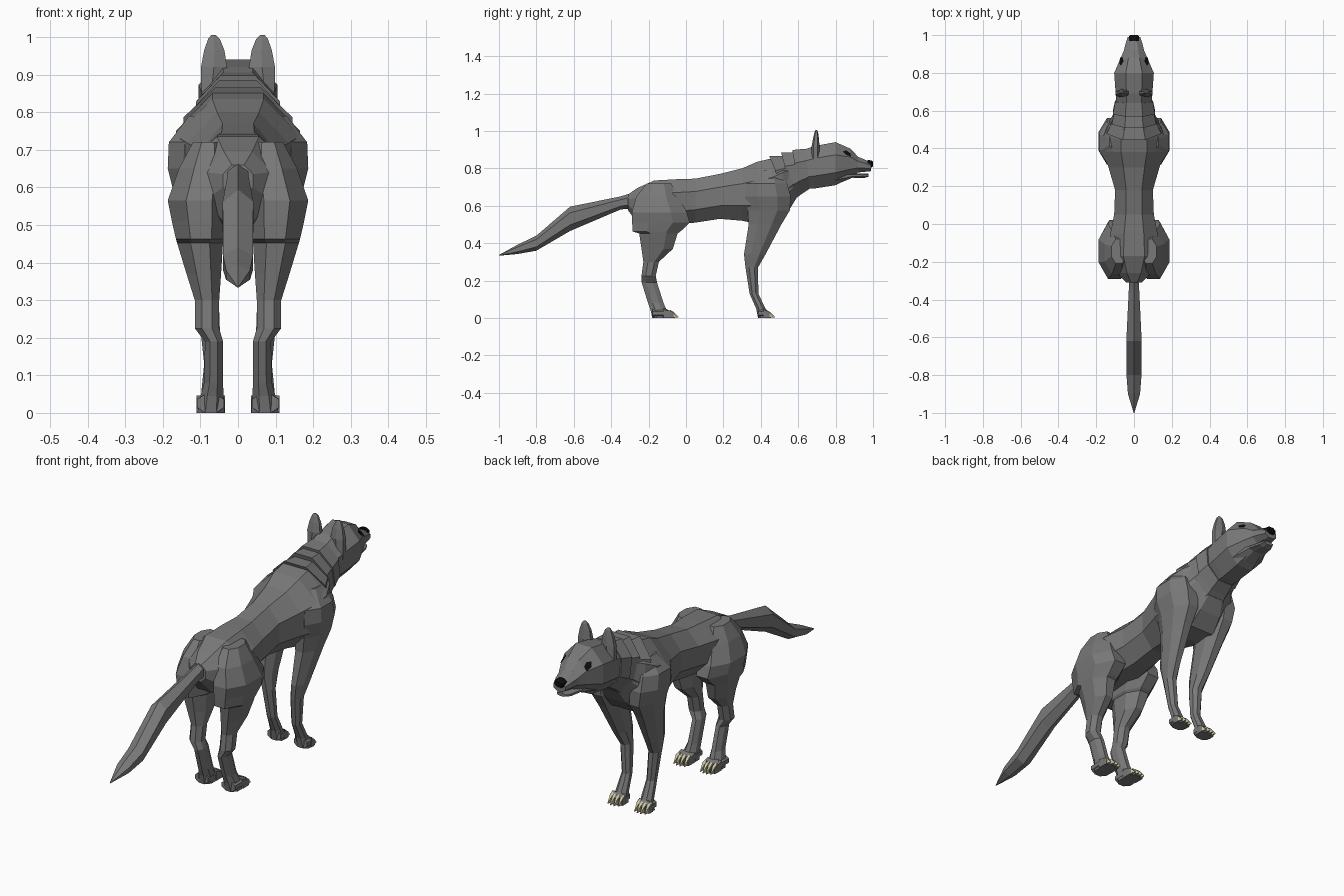
import bpy, bmesh, math
from mathutils import Vector


def material(name, rgb):
    m = bpy.data.materials.new(name)
    m.diffuse_color = (*rgb, 1)
    return m


GREY = material("grey fur", (0.19, 0.19, 0.19))
BLACK = material("black", (0.004, 0.004, 0.004))
CREAM = material("cream claw", (0.62, 0.58, 0.36))


def ring(c, u, v, n):
    """Flat-sided polygon whose half extents are the vectors u and v."""
    k = 1 / math.cos(math.pi / n) if n % 4 == 0 else 1
    pts = []
    for i in range(n):
        a = 2 * math.pi * (i + 0.5) / n
        pts.append(Vector(c) + Vector(u) * (k * math.cos(a)) + Vector(v) * (k * math.sin(a)))
    return pts


def loft(name, rings, mat, mirror=False):
    """Skin a list of rings into a closed, flat-shaded part."""
    bm = bmesh.new()
    rows = [[bm.verts.new(p) for p in r] for r in rings]
    n = len(rows[0])
    for a, b in zip(rows, rows[1:]):
        for i in range(n):
            j = (i + 1) % n
            bm.faces.new((a[i], a[j], b[j], b[i]))
    bm.faces.new(rows[0][::-1])
    bm.faces.new(rows[-1])
    bmesh.ops.recalc_face_normals(bm, faces=bm.faces)
    return finish(name, bm, mat, mirror)


def finish(name, bm, mat, mirror):
    me = bpy.data.meshes.new(name)
    bm.to_mesh(me)
    bm.free()
    me.materials.append(mat)
    ob = bpy.data.objects.new(name, me)
    bpy.context.collection.objects.link(ob)
    if mirror:
        ob.modifiers.new("mirror", 'MIRROR').use_mirror_merge = False
    return ob


def tilted(w, yt, zt, yb, zb, n=8):
    """Ring given by half width, top point and bottom point."""
    return ring((0, (yt + yb) / 2, (zt + zb) / 2), (w, 0, 0), (0, (yt - yb) / 2, (zt - zb) / 2), n)


def upright(y, w, top, bot, n=8, x=0):
    return ring((x, y, (top + bot) / 2), (w, 0, 0), (0, 0, (top - bot) / 2), n)


def level(z, x0, x1, y0, y1, n=8):
    return ring(((x0 + x1) / 2, (y0 + y1) / 2, z), ((x1 - x0) / 2, 0, 0), (0, (y1 - y0) / 2, 0), n)


# trunk
loft("body", [upright(*r) for r in (
    (-.31, .04, .66, .575), (-.26, .09, .695, .51), (-.17, .135, .735, .49),
    (-.05, .125, .742, .50), (.05, .105, .745, .51), (.18, .10, .77, .53),
    (.30, .135, .80, .52))] + [tilted(*r) for r in (
    (.165, .38, .835, .40, .50), (.165, .445, .85, .49, .51),
    (.14, .50, .86, .55, .575), (.10, .56, .86, .59, .64))], GREY)

# overlapping fur collars on the neck, flared towards the rear
for i, (a, b) in enumerate((
        ((.145, .445, .866, .555, .595), (.11, .53, .865, .60, .66)),
        ((.118, .508, .886, .575, .63), (.10, .60, .885, .64, .68)),
        ((.112, .568, .898, .612, .658), (.10, .64, .905, .66, .69)))):
    loft(f"neck_collar_{i + 1}", [tilted(*a), tilted(*b)], GREY)

# head, lower jaw and nose
head = [upright(*r) for r in (
    (.60, .09, .89, .69), (.69, .097, .92, .693), (.80, .105, .94, .71),
    (.88, .07, .905, .75), (.92, .053, .862, .778), (.96, .043, .845, .782),
    (.99, .033, .828, .785))]
loft("head", head, GREY)
loft("lower_jaw", [upright(*r) for r in (
    (.80, .07, .80, .712), (.89, .048, .773, .75), (.95, .035, .773, .748),
    (.975, .025, .772, .755))], GREY)
loft("nose", [upright(*r) for r in ((.97, .027, .846, .808), (.992, .027, .842, .805),
                                    (1.0, .02, .835, .81))], BLACK)

# eyes: thin plates laid on the slanted brow facets
p00, p01, p10, p11 = head[2][0], head[2][1], head[3][0], head[3][1]
out = (p10 - p00).cross(p01 - p00).normalized()
if out.x < 0:
    out = -out
bm = bmesh.new()
corners = []
for s, t in ((.45, .42), (.65, .12), (1.0, .0), (.98, .38), (.72, .56)):
    low, high = p00.lerp(p10, s), p01.lerp(p11, s)
    corners.append(bm.verts.new(low.lerp(high, t) + out * .004))
f = bm.faces.new(corners)
f.normal_update()
if f.normal.dot(out) < 0:
    f.normal_flip()
finish("eyes", bm, BLACK, True)

# ears
loft("ears", [level(*r, n=6) for r in (
    (.82, .05, .10, .67, .715), (.92, .024, .104, .672, .714), (.965, .032, .094, .68, .71),
    (.995, .046, .082, .688, .706), (1.005, .058, .072, .693, .70))], GREY, True)

# tail
loft("tail", [upright(*r, n=6) for r in (
    (-.25, .03, .68, .59), (-.35, .032, .65, .58), (-.62, .047, .595, .465),
    (-.80, .046, .44, .36), (-.90, .037, .392, .342), (-1.0, .002, .337, .333))], GREY)

# hind legs: haunch down to ankle
loft("hind_legs", [level(*r) for r in (
    (.72, .04, .12, -.21, -.08), (.65, .02, .157, -.265, -.04), (.565, .02, .187, -.29, .005),
    (.51, .025, .176, -.288, .02), (.462, .032, .165, -.285, -.03), (.452, .04, .162, -.25, -.045),
    (.37, .045, .137, -.238, -.07), (.30, .05, .115, -.228, -.145), (.225, .05, .115, -.238, -.162),
    (.19, .04, .088, -.237, -.155), (.08, .04, .09, -.203, -.12), (.045, .038, .10, -.19, -.105),
    (0, .036, .108, -.18, -.10))], GREY, True)

# front legs: shoulder down to ankle
loft("front_legs", [level(*r) for r in (
    (.79, .06, .13, .39, .49), (.72, .04, .184, .32, .54), (.65, .04, .187, .315, .56),
    (.575, .04, .168, .33, .555), (.50, .05, .15, .335, .51), (.34, .055, .12, .31, .425),
    (.27, .05, .105, .318, .385), (.13, .045, .09, .34, .387), (.05, .04, .098, .375, .425),
    (0, .037, .108, .385, .43))], GREY, True)

# paws, toes and claws
for name, heel, mid, tip in (("hind", -.18, -.11, -.04), ("front", .385, .425, .475)):
    loft(name + "_paws", [upright(*r, x=.073) for r in (
        (heel, .036, .05, 0), (mid, .038, .05, 0), (tip - .035, .035, .035, 0))], GREY, True)
    for i in range(4):
        x = .073 + (i - 1.5) * .019
        reach = tip - (.008 if i in (0, 3) else 0)
        loft(f"{name}_toes_{i + 1}", [upright(*r, n=4, x=x) for r in (
            (mid - .01, .0095, .046, 0), (reach - .03, .0095, .034, 0),
            (reach - .02, .007, .022, 0))], GREY, True)
        loft(f"{name}_claws_{i + 1}", [upright(*r, n=4, x=x) for r in (
            (reach - .045, .005, .044, .015), (reach - .022, .006, .03, .004),
            (reach, .001, .006, .002))], CREAM, True)
